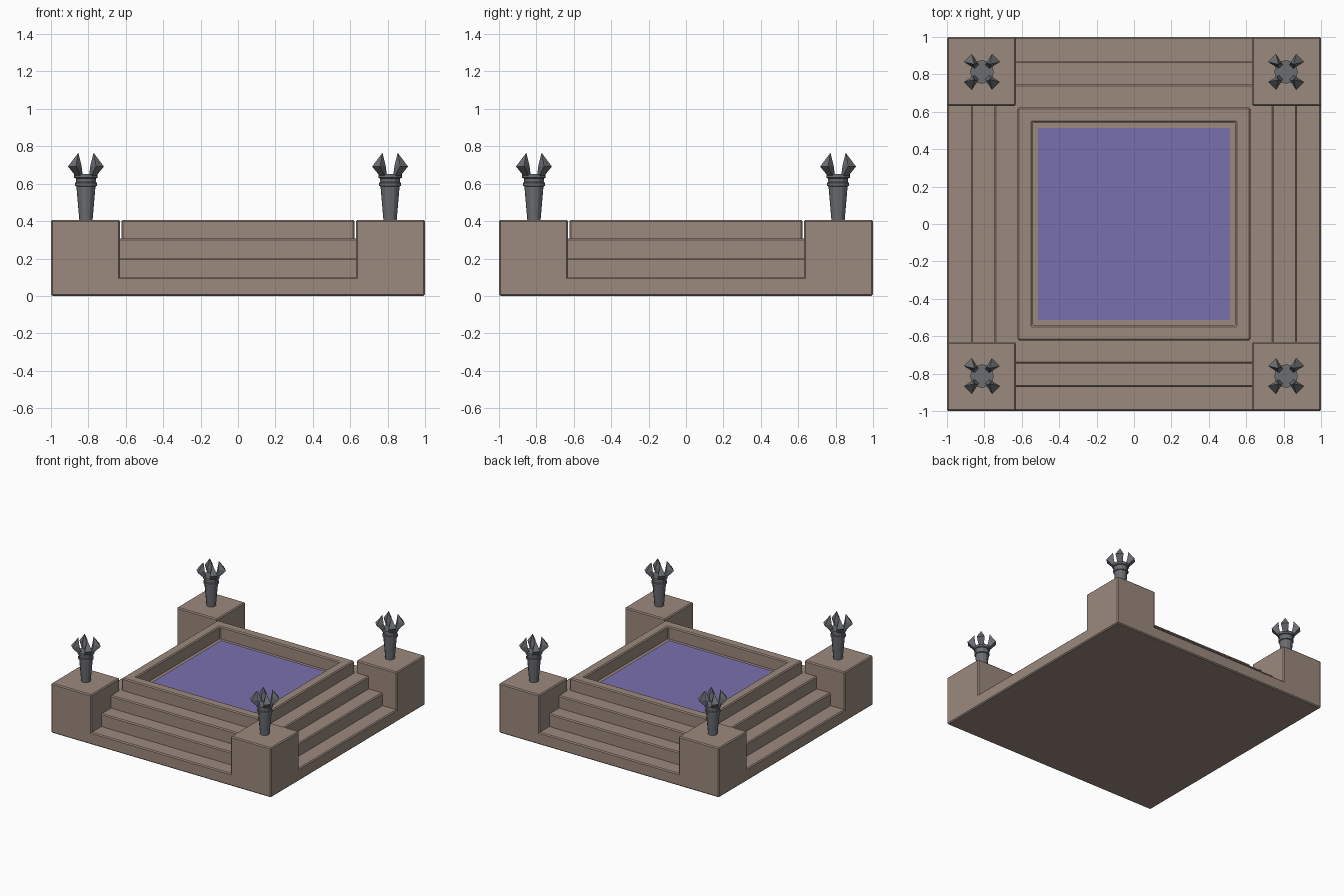
import bpy, bmesh, math
from mathutils import Matrix, Vector

if "Cube" in bpy.data.objects:
    bpy.data.objects.remove(bpy.data.objects["Cube"])

BEVEL = 0.008


def material(name, rgb):
    m = bpy.data.materials.new(name)
    m.diffuse_color = (*rgb, 1)
    m.use_nodes = True
    m.node_tree.nodes["Principled BSDF"].inputs["Base Color"].default_value = m.diffuse_color
    return m


stone = material("stone", (0.33, 0.25, 0.21))
water = material("water", (0.19, 0.16, 0.42))
iron = material("iron", (0.15, 0.155, 0.17))


def finish(bm, name, mat):
    bmesh.ops.recalc_face_normals(bm, faces=bm.faces[:])
    me = bpy.data.meshes.new(name)
    bm.to_mesh(me)
    bm.free()
    me.materials.append(mat)
    ob = bpy.data.objects.new(name, me)
    bpy.context.collection.objects.link(ob)
    return ob


def stone_block(name, x, y, size, z0, z1, basin=None):
    """Square block with softened edges and an optional (wall, depth) basin in its top."""
    bm = bmesh.new()
    bmesh.ops.create_cube(bm, size=1, matrix=Matrix.Translation((x, y, (z0 + z1) / 2))
                          @ Matrix.Diagonal((size, size, z1 - z0, 1)))
    if basin:
        wall, depth = basin
        top = max(bm.faces, key=lambda f: f.calc_center_median().z)
        bmesh.ops.inset_region(bm, faces=[top], thickness=wall)
        floor = bmesh.ops.extrude_discrete_faces(bm, faces=[top])["faces"]
        bmesh.ops.translate(bm, verts=floor[0].verts[:], vec=(0, 0, -depth))
    bm.normal_update()
    sharp = [e for e in bm.edges if e.calc_face_angle(0) > 0.5]
    bmesh.ops.bevel(bm, geom=sharp, offset=BEVEL, segments=1, affect='EDGES')
    return finish(bm, name, stone)


# Stepped plinth: stacked slabs, rim with basin, four corner blocks, all fused
plinth = stone_block("plinth", 0, 0, 2.0, 0.0, 0.1)
parts = [stone_block("step_2", 0, 0, 1.742, 0.04, 0.204),
         stone_block("step_3", 0, 0, 1.492, 0.04, 0.306),
         stone_block("rim", 0, 0, 1.245, 0.15, 0.407, basin=(0.112, 0.11))]
for sx in (-1, 1):
    for sy in (-1, 1):
        # taller than the slab, starting above the slab's bottom bevel
        parts.append(stone_block("corner", sx * 0.816, sy * 0.816, 0.368, 0.03, 0.407))
bpy.context.view_layer.objects.active = plinth
for p in parts:
    mod = plinth.modifiers.new("union", 'BOOLEAN')
    mod.operation = 'UNION'
    mod.solver = 'EXACT'
    mod.object = p
    bpy.ops.object.modifier_apply(modifier=mod.name)
    bpy.data.objects.remove(p)

# Water surface
bm = bmesh.new()
bmesh.ops.create_grid(bm, x_segments=1, y_segments=1, size=0.512,
                      matrix=Matrix.Translation((0, 0, 0.312)))
finish(bm, "water_surface", water)

# Torch: turned shaft with collars, plus four pointed prongs on the diagonals
SHAFT = [(0.035, 0.40), (0.051, 0.585), (0.058, 0.588), (0.058, 0.605), (0.052, 0.608),
         (0.054, 0.628), (0.063, 0.632), (0.063, 0.652), (0.05, 0.652)]
SIDES = 12


def torch_mesh():
    bm = bmesh.new()
    rings = [[bm.verts.new((r * math.cos(a), r * math.sin(a), z))
              for a in (2 * math.pi * i / SIDES for i in range(SIDES))] for r, z in SHAFT]
    for lo, hi in zip(rings, rings[1:]):
        for i in range(SIDES):
            j = (i + 1) % SIDES
            bm.faces.new((lo[i], lo[j], hi[j], hi[i]))
    bm.faces.new(rings[0][::-1])
    bm.faces.new(rings[-1])
    for k in range(4):
        rot = Matrix.Rotation(math.radians(45 + 90 * k), 3, 'Z')

        def section(r_in, w_in, r_out, w_out, z_in, z_out):
            pts = [(r_in, -w_in, z_in), (r_out, -w_out, z_out),
                   (r_out, w_out, z_out), (r_in, w_in, z_in)]
            return [bm.verts.new(rot @ Vector(p)) for p in pts]

        foot = section(0.038, 0.014, 0.062, 0.02, 0.645, 0.645)
        waist = section(0.052, 0.018, 0.106, 0.03, 0.70, 0.692)
        tip = bm.verts.new(rot @ Vector((0.058, 0, 0.765)))
        bm.faces.new(foot[::-1])
        for i in range(4):
            j = (i + 1) % 4
            bm.faces.new((foot[i], foot[j], waist[j], waist[i]))
            bm.faces.new((waist[i], waist[j], tip))
    return bm


for n, (sx, sy) in enumerate([(-1, -1), (1, -1), (-1, 1), (1, 1)], 1):
    torch = finish(torch_mesh(), f"torch_{n}", iron)
    torch.location = (sx * 0.813, sy * 0.813, 0)
